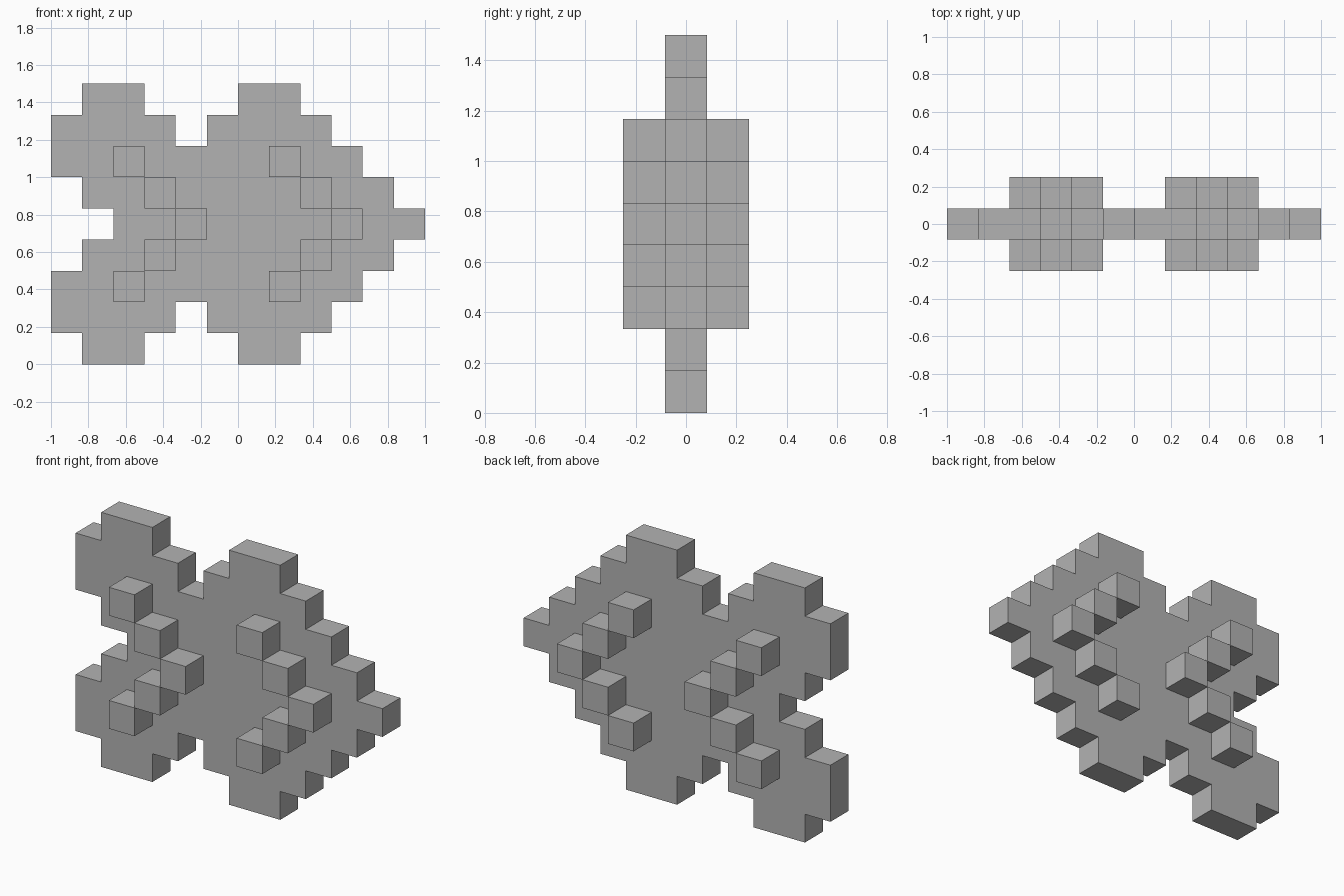
import bpy, bmesh
from mathutils import Matrix, Vector

U = 1 / 6  # size of one block

if "Cube" in bpy.data.objects:
    bpy.data.objects.remove(bpy.data.objects["Cube"], do_unlink=True)

grey = bpy.data.materials.new("grey")
grey.use_nodes = True
colour = (0.45, 0.45, 0.45, 1)
grey.diffuse_color = colour
grey.node_tree.nodes["Principled BSDF"].inputs["Base Color"].default_value = colour


def add_object(name, bm):
    bmesh.ops.recalc_face_normals(bm, faces=bm.faces[:])
    mesh = bpy.data.meshes.new(name)
    bm.to_mesh(mesh)
    bm.free()
    mesh.materials.append(grey)
    obj = bpy.data.objects.new(name, mesh)
    bpy.context.collection.objects.link(obj)
    return obj


def point(col, row, y):
    return Vector((col * U - 1, y, row * U))


# Stepped body: filled column spans by distance from the middle row
spans = [[(2, 12)], [(1, 11)], [(0, 10)], [(0, 4), (5, 9)], [(1, 3), (6, 8)]]
bm = bmesh.new()
for row in range(9):
    for start, end in spans[abs(row - 4)]:
        for col in range(start, end):
            corners = ((col, row), (col + 1, row), (col + 1, row + 1), (col, row + 1))
            bm.faces.new([bm.verts.new(point(c, r, -U / 2)) for c, r in corners])
bmesh.ops.remove_doubles(bm, verts=bm.verts[:], dist=U / 100)
extruded = bmesh.ops.extrude_face_region(bm, geom=bm.faces[:], use_keep_orig=True)
moved = [v for v in extruded["geom"] if isinstance(v, bmesh.types.BMVert)]
bmesh.ops.translate(bm, verts=moved, vec=(0, U, 0))
bmesh.ops.recalc_face_normals(bm, faces=bm.faces[:])
bmesh.ops.dissolve_limit(bm, angle_limit=0.01, verts=bm.verts[:], edges=bm.edges[:])
add_object("body", bm)


# Raised arrow of five cubes, on the front and the back of each half
def add_arrow(name, first_col, side):
    bm = bmesh.new()
    for row in range(2, 7):
        col = first_col + 2 - abs(row - 4)
        centre = point(col + 0.5, row + 0.5, side * U)
        bmesh.ops.create_cube(bm, size=U, matrix=Matrix.Translation(centre))
    add_object(name, bm)


for half, first_col in (("right", 2), ("left", 7)):
    for face, side in (("front", -1), ("back", 1)):
        add_arrow(f"{face}_{half}_arrow", first_col, side)
